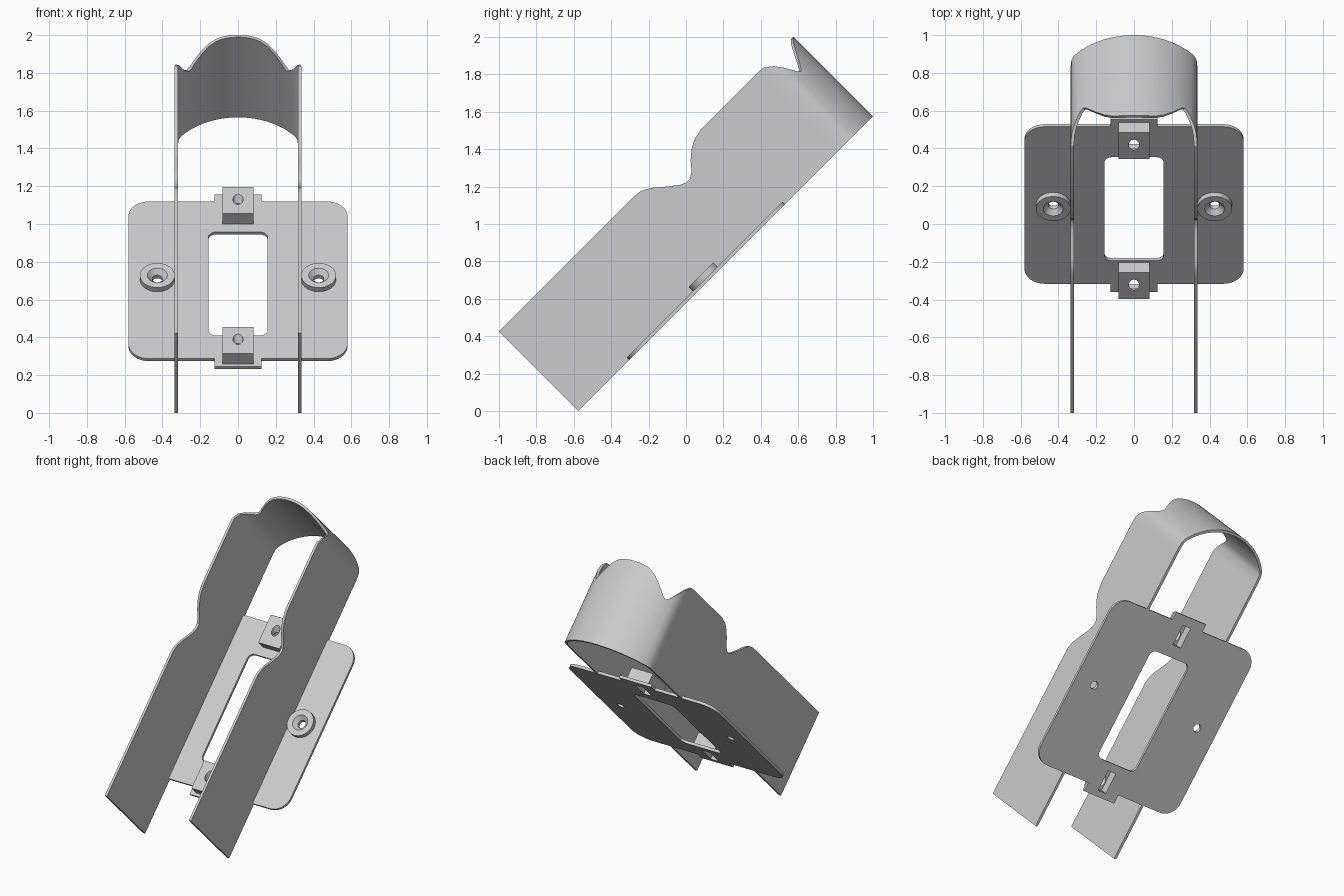
import bpy, bmesh, math
from mathutils import Matrix

cube = bpy.data.objects.get("Cube")
if cube:
    bpy.data.objects.remove(cube, do_unlink=True)

grey = bpy.data.materials.new("light_grey")
grey.use_nodes = True
GREY = (0.6, 0.6, 0.6, 1)
grey.diffuse_color = GREY
grey.node_tree.nodes["Principled BSDF"].inputs["Base Color"].default_value = GREY

# Parts are built lying flat (y along the plate, z out of it), then tilted
TILT = Matrix.Translation((0, -0.577, 0)) @ Matrix.Rotation(math.radians(45), 4, 'X')
THICK = 0.019
parts = []


def make(name, bm, part=True):
    bmesh.ops.recalc_face_normals(bm, faces=bm.faces)
    mesh = bpy.data.meshes.new(name)
    bm.to_mesh(mesh)
    bm.free()
    ob = bpy.data.objects.new(name, mesh)
    bpy.context.collection.objects.link(ob)
    if part:
        mesh.materials.append(grey)
        parts.append(ob)
    else:
        ob.hide_render = True
    return ob


def slab(name, x, y0, y1, z0, z1, r=0, part=True):
    """Box of half-width x, with rounded corners when r is given."""
    bm = bmesh.new()
    pts = []
    for k, (cx, cy) in enumerate([(x - r, y1 - r), (r - x, y1 - r), (r - x, y0 + r), (x - r, y0 + r)]):
        steps = 8 if r else 0
        for i in range(steps + 1):
            a = math.pi / 2 * (k + i / max(steps, 1))
            pts.append((cx + r * math.cos(a), cy + r * math.sin(a), z0))
    face = bm.faces.new([bm.verts.new(p) for p in pts])
    top = bmesh.ops.extrude_face_region(bm, geom=[face])["geom"]
    bmesh.ops.translate(bm, vec=(0, 0, z1 - z0), verts=[v for v in top if isinstance(v, bmesh.types.BMVert)])
    return make(name, bm, part)


def rod(name, r, length, matrix):
    bm = bmesh.new()
    bmesh.ops.create_cone(bm, cap_ends=True, segments=32, radius1=r, radius2=r, depth=length, matrix=matrix)
    return make(name, bm, False)


def modify(ob, kind, **settings):
    mod = ob.modifiers.new(kind.title(), kind)
    for key, value in settings.items():
        setattr(mod, key, value)
    bpy.context.view_layer.objects.active = ob
    bpy.ops.object.modifier_apply(modifier=mod.name)


def cut(ob, cutter):
    modify(ob, 'BOOLEAN', object=cutter, operation='DIFFERENCE', solver='EXACT')


# Bent guard: two side walls with a notched edge, joined by a bowed end
side = [(0, .6), (1.03, .6), (1.06, .596), (1.09, .585), (1.133, .557), (1.186, .511), (1.242, .469),
        (1.271, .456), (1.299, .455), (1.334, .476), (1.373, .522), (1.419, .561), (1.465, .587),
        (1.525, .6), (1.97, .6), (2.0, .597)]
bow = [(.30, .484), (.285, .456), (.27, .442), (.255, .454), (.24, .475), (.2, .524), (.16, .563),
       (.12, .586), (.09, .594), (.06, .598), (.03, .6)]
half = [(.335, y, z) for y, z in side] + [(.331, 2.045, .563), (.318, 2.076, .52)]
half += [(x, 1.825 + math.sqrt(.405 ** 2 - x * x), z) for x, z in bow]
path = half + [(0, 2.23, .6)] + [(-x, y, z) for x, y, z in reversed(half)]
bm = bmesh.new()
cols = [(bm.verts.new((x, y, 0)), bm.verts.new((x, y, z))) for x, y, z in path]
for a, b in zip(cols, cols[1:]):
    bm.faces.new((a[0], b[0], b[1], a[1]))
guard = make("bent_guard", bm)
# Make the normals face outward so the wall thickens inward
if guard.data.polygons[0].normal.x < 0:
    guard.data.flip_normals()
modify(guard, 'SOLIDIFY', thickness=0.017, offset=-1)

# Base plate with end tabs and a central window
plate = slab("base_plate", .58, .387, 1.564, 0, THICK, .11)
tabs = slab("plate_tabs", .125, .327, 1.617, 0, THICK, part=False)
modify(plate, 'BOOLEAN', object=tabs, operation='UNION', solver='EXACT')
window = slab("window_cutter", .157, .56, 1.335, -.1, .1, .04, False)
cut(plate, window)
cutters = [tabs, window]

# Mounting clips: blocks with an angled bore and a pocket from behind
for name, start in (("lower", .348), ("upper", 1.396)):
    clip = slab(name + "_clip", .083, start, start + .2, .001, .095)
    pocket = slab("pocket_cutter", .032, start + .018, start + .16, -.1, .06, part=False)
    bore = rod("bore_cutter", .027, .14,
               Matrix.Translation((0, start + .108, .095)) @ Matrix.Rotation(math.radians(-45), 4, 'X'))
    cut(clip, pocket)
    cut(clip, bore)
    cut(plate, pocket)
    cutters += [pocket, bore]

# Countersunk screw bosses on both sides
SEG = 40
for name, sx in (("left", 1), ("right", -1)):
    hole = rod("hole_cutter", .027, .3, Matrix.Translation((sx * .427, .98, 0)))
    cut(plate, hole)
    cutters.append(hole)
    bm = bmesh.new()
    profile = [(.027, .002), (.092, .002), (.092, .05), (.053, .05), (.027, .024)]
    rings = [[bm.verts.new((sx * .427 + r * math.cos(math.tau * i / SEG),
                            .98 + r * math.sin(math.tau * i / SEG), z)) for i in range(SEG)]
             for r, z in profile]
    for a, b in zip(rings, rings[1:] + rings[:1]):
        for i in range(SEG):
            j = (i + 1) % SEG
            bm.faces.new((a[i], a[j], b[j], b[i]))
    make(name + "_screw_boss", bm)

for ob in cutters:
    bpy.data.objects.remove(ob, do_unlink=True)

# Tilt everything and smooth the curved faces
for ob in parts:
    ob.matrix_world = TILT
    bpy.ops.object.select_all(action='DESELECT')
    ob.select_set(True)
    bpy.context.view_layer.objects.active = ob
    bpy.ops.object.shade_smooth_by_angle(angle=math.radians(30))
